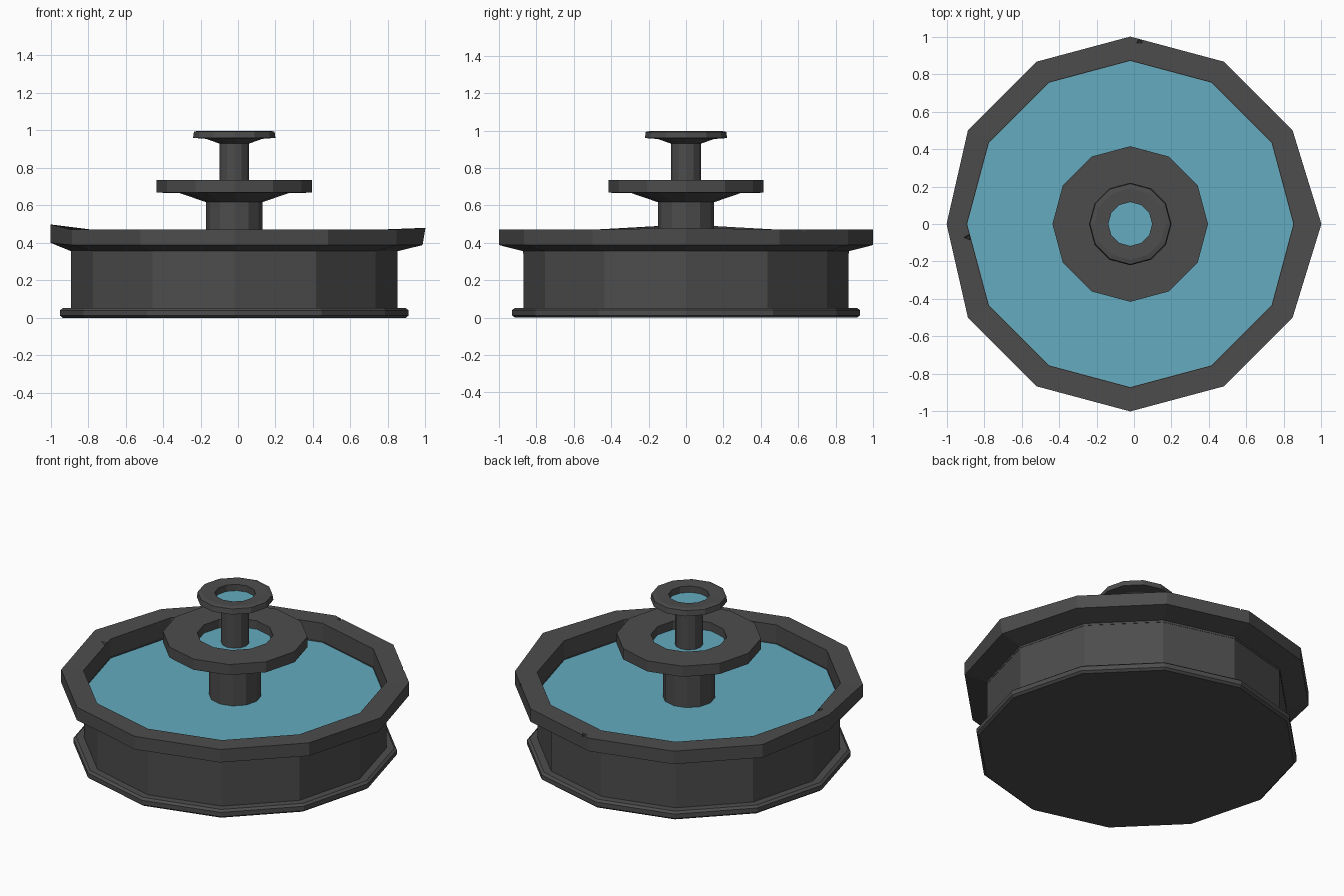
import bpy, bmesh, math
from mathutils import Vector

if "Cube" in bpy.data.objects:
    bpy.data.objects.remove(bpy.data.objects["Cube"])

SIDES = 12
CX = -0.02  # the fountain axis sits slightly left of the bounding-box centre


def material(name, rgb):
    m = bpy.data.materials.new(name)
    m.diffuse_color = (*rgb, 1)
    m.use_nodes = True
    m.node_tree.nodes["Principled BSDF"].inputs["Base Color"].default_value = m.diffuse_color
    return m


STONE = material("dark stone", (0.073, 0.073, 0.073))
WATER = material("blue water", (0.127, 0.41, 0.53))


def link(name, bm, mat):
    mesh = bpy.data.meshes.new(name)
    bm.to_mesh(mesh)
    bm.free()
    obj = bpy.data.objects.new(name, mesh)
    bpy.context.collection.objects.link(obj)
    mesh.materials.append(mat)
    return obj


def lathe(name, profile, mat):
    """Closed flat-sided solid from (radius, z) points, capped at both ends."""
    bm = bmesh.new()
    rings = []
    for r, z in profile:
        rings.append([bm.verts.new((CX + r * math.cos(math.tau * i / SIDES),
                                    r * math.sin(math.tau * i / SIDES), z))
                      for i in range(SIDES)])
    for a, b in zip(rings, rings[1:]):
        for i in range(SIDES):
            j = (i + 1) % SIDES
            bm.faces.new((a[i], a[j], b[j], b[i]))
    bm.faces.new(rings[0][::-1])
    bm.faces.new(rings[-1])
    bmesh.ops.recalc_face_normals(bm, faces=bm.faces)
    return link(name, bm, mat)


def water(name, r, z):
    bm = bmesh.new()
    vs = [bm.verts.new((CX + r * math.cos(math.tau * i / SIDES),
                        r * math.sin(math.tau * i / SIDES), z)) for i in range(SIDES)]
    bm.faces.new(vs)
    return link(name, bm, WATER)


# Large basin with plinth, flared rim and recessed pool
basin = lathe("basin", [(0.915, 0), (0.93, 0.012), (0.93, 0.04), (0.915, 0.052),
                        (0.87, 0.052), (0.87, 0.355), (1.0, 0.388), (1.0, 0.47),
                        (0.872, 0.47), (0.872, 0.343)], STONE)
# Worn rim: left corner lifted, right corner leaning out
for v in basin.data.vertices:
    if v.co.z > 0.38 and abs(v.co.y) < 0.01:
        if v.co.x < -0.95:
            v.co.x = -1.0
            v.co.z += 0.028 if v.co.z > 0.45 else 0.012
        elif v.co.x > 0.95:
            v.co.x = 1.0 if v.co.z > 0.45 else 0.985
            v.co.z += 0.01 if v.co.z > 0.45 else 0

# Small chips knocked out of the rim
for k, (x, y, z) in enumerate([(0.03, 0.975, 0.475), (-0.885, -0.07, 0.475),
                               (0.72, 0.635, 0.475)]):
    bm = bmesh.new()
    bmesh.ops.create_cone(bm, cap_ends=True, segments=3, radius1=0.008,
                          radius2=0.035, depth=0.05)
    bmesh.ops.rotate(bm, verts=bm.verts, matrix=Vector((0, 1, 0)).rotation_difference(
        Vector((x, y, 0))).to_matrix())
    bmesh.ops.translate(bm, verts=bm.verts, vec=(x, y, z))
    chip = link("chip_cutter_%d" % k, bm, STONE)
    chip.hide_render = True
    chip.hide_set(True)
    mod = basin.modifiers.new("chip", "BOOLEAN")
    mod.operation = "DIFFERENCE"
    mod.solver = "EXACT"
    mod.object = chip

# Middle tier: column and bowl
lathe("middle_tier", [(0.15, 0.345), (0.15, 0.617), (0.29, 0.665), (0.415, 0.668),
                      (0.415, 0.735), (0.218, 0.735), (0.218, 0.675)], STONE)

# Top tier: thin column and small bowl
lathe("top_tier", [(0.08, 0.678), (0.08, 0.93), (0.15, 0.955), (0.22, 0.96),
                   (0.215, 0.993), (0.19, 0.998), (0.117, 0.995), (0.117, 0.948)], STONE)

# Water surfaces
water("basin_water", 0.872, 0.35)
water("middle_water", 0.218, 0.682)
water("top_water", 0.117, 0.955)
